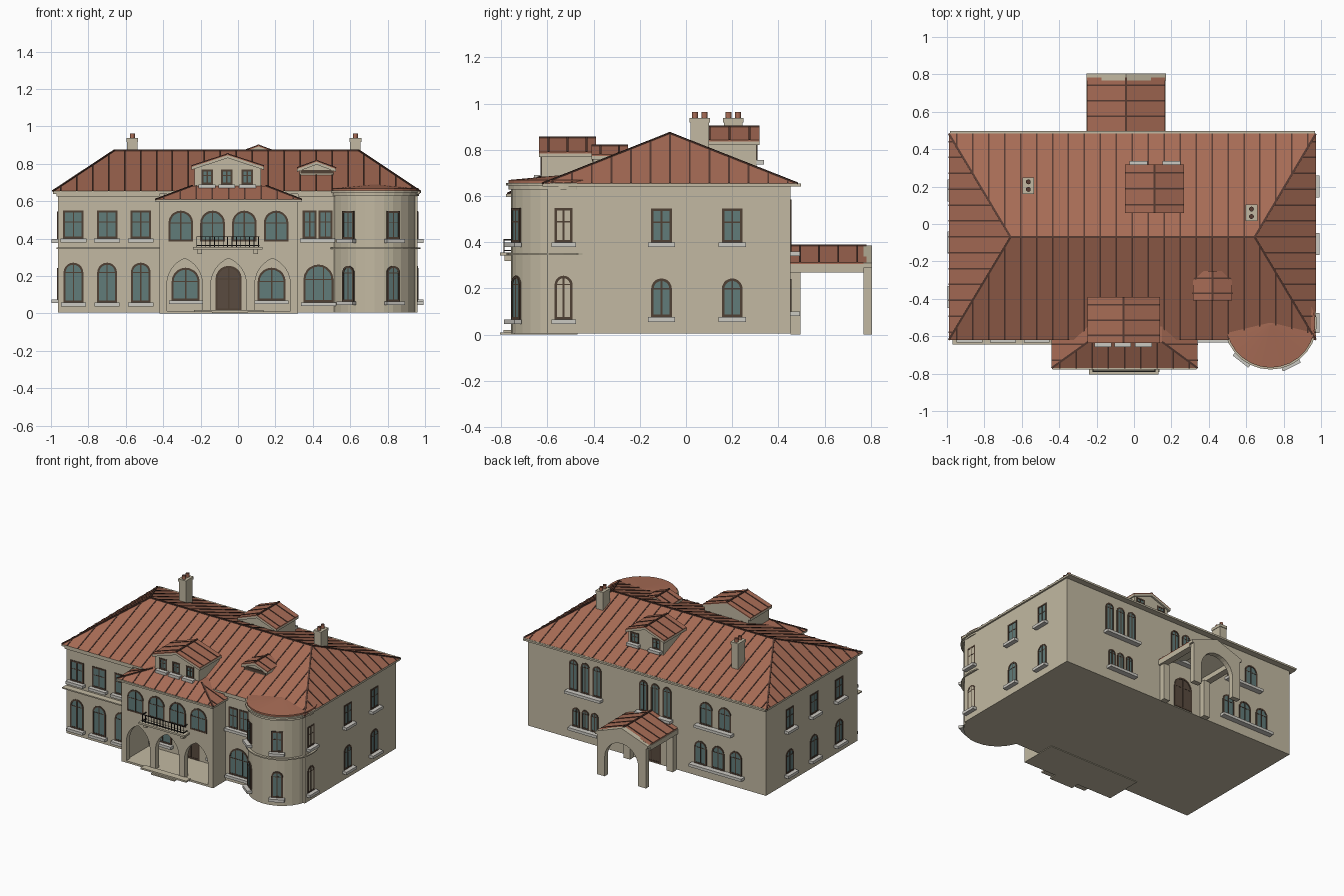
import bpy, bmesh
from math import radians, sin, cos, asin, pi
from mathutils import Vector as V, Matrix

if "Cube" in bpy.data.objects:
    bpy.data.objects.remove(bpy.data.objects["Cube"], do_unlink=True)


def colour(name, rgb):
    m = bpy.data.materials.new(name)
    m.use_nodes = True
    m.diffuse_color = (*rgb, 1)
    m.node_tree.nodes["Principled BSDF"].inputs["Base Color"].default_value = (*rgb, 1)
    return m


WALL = colour("beige stucco", (.54, .485, .36))
ROOF = colour("terracotta", (.39, .15, .092))
RIB = colour("dark roof seam", (.095, .043, .031))
FRAME = colour("dark brown frame", (.08, .052, .035))
GLASS = colour("teal glass", (.12, .2, .195))
SILL = colour("pale grey stone", (.6, .585, .54))
DOOR = colour("door brown", (.1, .07, .05))
IRON = colour("black iron", (.02, .018, .016))


def finish(name, bm, *mats):
    bmesh.ops.recalc_face_normals(bm, faces=bm.faces)
    me = bpy.data.meshes.new(name)
    bm.to_mesh(me)
    bm.free()
    for m in mats:
        me.materials.append(m)
    ob = bpy.data.objects.new(name, me)
    bpy.context.collection.objects.link(ob)


def hull(bm, rings, caps=True, mi=0):
    """Skin a list of equal-length point rings."""
    vs = [[bm.verts.new(p) for p in r] for r in rings]
    n = len(vs[0])
    faces = [(a[i], a[(i + 1) % n], b[(i + 1) % n], b[i])
             for a, b in zip(vs, vs[1:]) for i in range(n)]
    if caps:
        faces += [vs[0][::-1], vs[-1]]
    for f in faces:
        bm.faces.new(f).material_index = mi


def block(bm, x, y, z, M=Matrix(), mi=0):
    hull(bm, [[M @ V((a, b, c)) for a, b in ((x[0], y[0]), (x[1], y[0]), (x[1], y[1]), (x[0], y[1]))]
              for c in z], mi=mi)


def box(name, x, y, z, mat):
    bm = bmesh.new()
    block(bm, x, y, z)
    finish(name, bm, mat)


def prism(name, pts, y0, y1, mat):
    bm = bmesh.new()
    hull(bm, [[V((x, y, z)) for x, z in pts] for y in (y0, y1)])
    finish(name, bm, mat)


def bar(bm, p, q, up, w, h):
    side = (q - p).cross(up).normalized() * w / 2
    up = up.normalized() * h
    hull(bm, [[c - side - up / 2, c + side - up / 2, c + side + up, c - side + up] for c in (p, q)])


def seams(name, slopes, caps=(), step=.086):
    """Ribs up every slope (eave a-b, top d-c) and caps on hips and ridges."""
    bm = bmesh.new()
    for a, b, c, d in [[V(p) for p in s] for s in slopes]:
        e = (b - a).normalized()
        L, l, r = (b - a).length, (d - a).dot(e), (b - c).dot(e)
        up = (d - a) - e * l
        nrm = e.cross(up)
        nrm = nrm if nrm.z > 0 else -nrm
        n = max(2, round(L / step))
        for k in range(n):
            u = L * (k + .5) / n
            t = min(1, u / l if l > 1e-4 else 1, (L - u) / r if r > 1e-4 else 1)
            bar(bm, a + e * u, a + e * u + up * t, nrm, .008, .003)
    for p, q in caps:
        bar(bm, V(p), V(q), V((0, 0, 1)), .011, .004)
    finish(name, bm, RIB)


def hip_roof(name, x, y, tx, ty, z0, z1, drop):
    """Hipped roof over a beige fascia and soffit."""
    corners = lambda x, y, z: [(x[0], y[0], z), (x[1], y[0], z), (x[1], y[1], z), (x[0], y[1], z)]
    E, T = corners(x, y, z0), corners(tx, ty, z1)
    bm = bmesh.new()
    hull(bm, [corners(x, y, z0 - drop), E, T])
    bmesh.ops.remove_doubles(bm, verts=bm.verts, dist=1e-5)
    for f in bm.faces:
        f.material_index = f.calc_center_median().z < z0
    finish(name, bm, ROOF, WALL)
    return E, T


def gable(name, cx, hw, y, ze, zr, wall_y=None, wall_z=0):
    """Gabled roof along y on beige boards, with an optional gable-ended body."""
    def chevron(part, hi, lo, mat):
        prism(name + part, [(cx - hw, ze - hi), (cx, zr - hi), (cx + hw, ze - hi), (cx + hw, ze - lo),
                            (cx, zr - lo), (cx - hw, ze - lo)], *y, mat)
    chevron("_roof", 0, .007, ROOF)
    chevron("_boards", .007, .022, WALL)
    top = [(cx, y[0], zr), (cx, y[1], zr)]
    seams(name + "_seams", [[(cx + s * hw, y[0], ze), (cx + s * hw, y[1], ze), top[1], top[0]] for s in (-1, 1)],
          [top])
    if wall_y:
        w = hw - .015
        prism(name + "_body", [(cx - w, wall_z), (cx + w, wall_z), (cx + w, ze - .012), (cx, zr - .012),
                               (cx - w, ze - .012)], *wall_y, WALL)


def outline(w, z0, z1, h):
    if not h:
        return [(-w, z0), (w, z0), (w, z1), (-w, z1)]
    return [(-w, z0), (w, z0)] + [(w * cos(pi * k / 10), z1 - h + h * sin(pi * k / 10)) for k in range(11)]


def window(name, x, y, turn, w, z0, z1, arch=True, sill=True, pane=GLASS, parts=2):
    """Nearly flush framed opening facing -y, turned about z; parts = panes across."""
    M = Matrix.Translation((x, y, 0)) @ Matrix.Rotation(radians(turn), 4, 'Z')
    w, f = w / 2, .011
    h = w if arch else 0
    ring = lambda w, z0, z1, h, d: [M @ V((a, -d, b)) for a, b in outline(w, z0, z1, h)]
    big, small = (w, z0, z1, h), (w - f, z0 + f, z1 - f, max(h - f, 0))
    bm = bmesh.new()
    hull(bm, [ring(*big, -.004), ring(*big, .004), ring(*small, .004), ring(*small, .001)], caps=False)
    hull(bm, [ring(*small, -.003), ring(*small, .0015)], mi=1)
    for k in range(1, parts):
        c = (2 * k / parts - 1) * w
        block(bm, (c - .0035, c + .0035), (-.0035, 0), (z0, z1 - .005), M)
    mid = z1 - h if arch else z0 + (z1 - z0) * .6
    block(bm, (.005 - w, w - .005), (-.003, 0), (mid - .0025, mid + .0025), M)
    if sill:
        block(bm, (-w - .014, w + .014), (-.033, 0), (z0 - .02, z0), M, 2)
    finish(name, bm, FRAME, pane, SILL)


def lancet(cx, w, z0, spring, h):
    """Arch notch, left foot to right foot; h = w is round, taller is pointed."""
    R = (w * w + h * h) / (2 * w)
    A = asin(min(1, h / R))
    half = [(w - R + R * cos(A * k / 8), spring + R * sin(A * k / 8)) for k in range(9)]
    return [(cx - w, z0)] + [(cx - a, b) for a, b in half] + [(cx + a, b) for a, b in half[-2::-1]] + [(cx + w, z0)]


# Main body, notched behind the arcade, and hipped roof
LOGGIA = -.47
plan = [(-.963, -.6), (-.39, -.6), (-.39, LOGGIA), (.29, LOGGIA), (.29, -.6), (.96, -.6), (.96, .453), (-.963, .453)]
bm = bmesh.new()
hull(bm, [[V((x, y, z)) for x, y in plan] for z in (.005, .645)])
finish("main_body", bm, WALL)
E, T = hip_roof("main_roof", (-.99, .972), (-.62, .483), (-.66, .645), (-.07, -.07), .654, .872, .014)
seams("main_roof_seams", [(E[i], E[(i + 1) % 4], T[(i + 1) % 4], T[i]) for i in range(4)],
      [(E[i], T[i]) for i in range(4)] + [(T[0], T[1])])
box("rear_gutter", (-.985, .968), (.475, .497), (.64, .653), WALL)
box("front_belt", (-.97, -.42), (-.645, -.6), (.345, .354), WALL)
for x in ((-.97, -.42), (.32, .55)):
    box("front_cornice", x, (-.615, -.6), (.625, .645), WALL)

# Round corner tower
TX, TY, TR = .73, -.53, .228


def drum(name, profile, mat):
    bm = bmesh.new()
    hull(bm, [[V((TX + r * cos(2 * pi * k / 28), TY + r * sin(2 * pi * k / 28), z)) for k in range(28)]
              for r, z in profile])
    finish(name, bm, mat)


drum("tower_wall", [(TR, .005), (TR, .65)], WALL)
drum("tower_belt", [(TR + .018, .345), (TR + .018, .354)], WALL)
drum("tower_cornice", [(TR + .01, .628), (TR + .01, .645)], WALL)
drum("tower_gutter", [(.248, .645), (.248, .657)], WALL)
drum("tower_roof", [(.238, .655), (.238, .669), (.01, .69)], ROOF)
for a in (-38, 26, 90):
    px, py = TX + TR * sin(radians(a)), TY - TR * cos(radians(a))
    window("tower_upper_window", px, py, a, .078, .398, .548, arch=False)
    window("tower_lower_window", px, py, a, .078, .065, .255)

# Projecting centre bay with a deep arcade
arches = sum([lancet(c, .095, .012, .155, .14) for c in (-.285, -.05, .185)], [])
prism("arcade_wall", [(-.42, .012)] + arches + [(.32, .012), (.32, .6), (-.42, .6)], -.745, -.705, WALL)
box("bay_upper_floor", (-.41, .31), (-.71, LOGGIA), (.31, .6), WALL)
for x in (-.42, .29):
    box("bay_side_wall", (x, x + .03), (-.71, -.59), (.005, .6), WALL)
box("bay_floor", (-.42, .32), (-.745, LOGGIA), (0, .014), WALL)
box("front_step_upper", (-.235, .135), (-.79, -.74), (.008, .02), WALL)
box("front_step_lower", (-.14, .05), (-.805, -.74), (0, .009), WALL)
E, T = hip_roof("bay_roof", (-.44, .34), (-.77, -.45), (-.245, .15), (-.63, -.45), .61, .683, .014)
seams("bay_roof_seams", [(E[0], E[1], T[1], T[0]), (E[0], (-.44, -.6, .61), (-.245, -.6, .683), T[0]),
                         (E[1], (.34, -.6, .61), (.15, -.6, .683), T[1])],
      [(E[0], T[0]), (E[1], T[1])])
box("bay_gutter", (-.435, .335), (-.778, -.76), (.596, .608), WALL)
for x in (-.306, -.136, .034, .204):
    window("bay_upper_window", x, -.745, 0, .132, .385, .55, sill=False)
for x in (-.28, .18):
    window("arcade_window", x, LOGGIA, 0, .15, .07, .245)
window("front_door", -.05, LOGGIA, 0, .14, .015, .255, sill=False, pane=DOOR)

# Balcony
box("balcony_slab", (-.24, .13), (-.805, -.745), (.343, .356), WALL)
for x in (-.205, .095):
    box("balcony_bracket", (x - .012, x + .012), (-.785, -.745), (.318, .343), WALL)
bm = bmesh.new()
for z in (.362, .408):
    block(bm, (-.222, .115), (-.79, -.784), (z, z + .005))
    for x in (-.222, .109):
        block(bm, (x, x + .006), (-.79, -.745), (z, z + .005))
for k in range(15):
    x = -.22 + k * .0235
    block(bm, (x - .002, x + .002), (-.789, -.785), (.354, .41))
finish("balcony_railing", bm, IRON)

# Front windows
for x in (-.88, -.7, -.52):
    window("front_upper_window", x, -.6, 0, .11, .4, .55, arch=False)
    window("front_lower_window", x, -.6, 0, .106, .058, .272)
for x in (.383, .468):
    window("front_narrow_window", x, -.6, 0, .074, .4, .55, arch=False)
window("front_wide_window", .43, -.6, 0, .16, .06, .262, parts=3)

# Side windows
for x, turn, ys in ((.96, 90, (-.106, .2)), (-.963, -90, (-.39, -.1, .18))):
    for y in ys:
        window("side_upper_window", x, y, turn, .09, .398, .545, arch=False)
        window("side_lower_window", x, y, turn, .09, .075, .243)


# Rear windows: groups sharing one sill
def group(name, xs, w, z0, z1):
    for x in xs:
        window(name, x, .453, 180, w, z0, z1, sill=False)
    box(name + "_sill", (min(xs) - w * .7, max(xs) + w * .7), (.453, .493), (z0 - .02, z0), SILL)


group("rear_tall_window", (.4, .495, .59), .07, .36, .585)
group("rear_middle_window", (-.165, -.07, .025), .07, .36, .585)
group("rear_pair_window", (-.63, -.48), .105, .39, .56)
group("rear_small_window", (.42, .495, .57), .06, .1, .24)
group("rear_lower_window", (-.72, -.577, -.435), .1, .095, .265)
window("rear_door", -.042, .453, 180, .15, .012, .245, sill=False, pane=DOOR)

# Rear porch
gable("porch", -.042, .208, (.453, .782), .312, .385)
prism("porch_arch", [(-.24, 0)] + lancet(-.042, .135, 0, .14, .135) +
      [(.156, 0), (.156, .29), (.17, .29), (.17, .31), (-.042, .386), (-.254, .31), (-.254, .29), (-.24, .29)],
      .768, .805, WALL)
for x in (-.24, .106):
    box("porch_pilaster", (x, x + .05), (.453, .495), (0, .27), WALL)
for x in (-.253, .121):
    box("porch_beam", (x, x + .048), (.453, .77), (.268, .303), WALL)

# Dormers
gable("front_dormer", -.055, .193, (-.637, -.39), .79, .853, (-.625, -.39), .67)
for x in (-.165, -.06, .05):
    window("front_dormer_window", x, -.625, 0, .062, .69, .77, arch=False)
gable("rear_dormer", .11, .157, (.06, .318), .842, .9, (.07, .305), .69)
for x in (.025, .2):
    window("rear_dormer_window", x, .305, 180, .068, .755, .83, arch=False)
gable("small_dormer", .42, .105, (-.41, -.25), .779, .818, (-.4, -.27), .735)
box("small_dormer_vent", (.333, .507), (-.406, -.4), (.748, .768), FRAME)

# Chimneys with dark-mouthed pots
for x, y in ((-.565, .205), (.628, .06)):
    box("chimney", (x - .028, x + .028), (y - .04, y + .04), (.7, .92), WALL)
    box("chimney_cap", (x - .031, x + .031), (y - .044, y + .044), (.918, .938), WALL)
    for s in (-.02, .02):
        bpy.ops.mesh.primitive_cylinder_add(vertices=12, radius=.013, depth=.03, location=(x, y + s, .948))
        pot = bpy.context.object
        pot.name = "chimney_pot"
        for m in (ROOF, RIB):
            pot.data.materials.append(m)
        for f in pot.data.polygons:
            f.material_index = f.normal.z > .5
